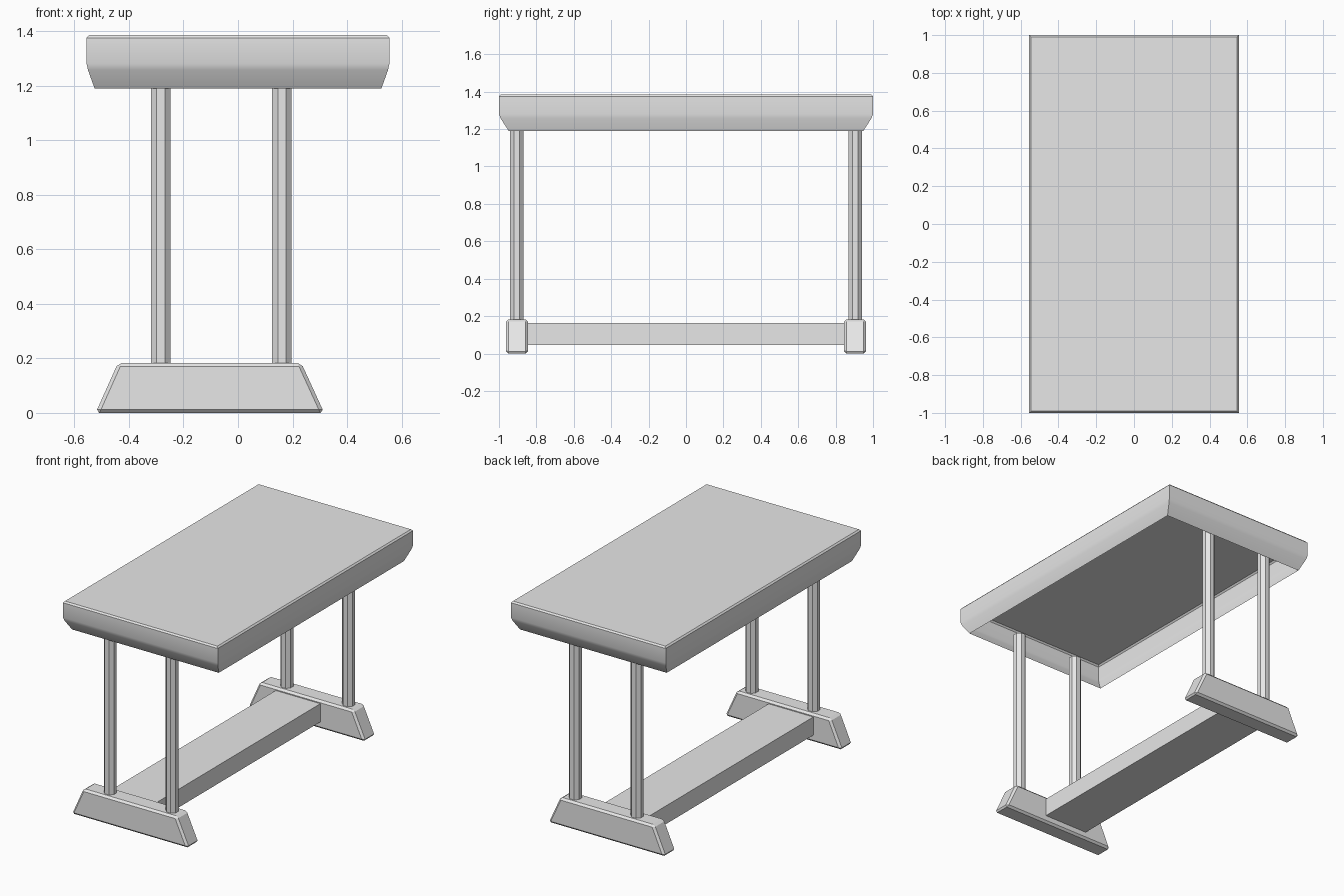
import bpy
import bmesh
import math
from mathutils import Matrix

cube = bpy.data.objects.get("Cube")
if cube:
    bpy.data.objects.remove(cube)

GREY = (0.8, 0.8, 0.8, 1.0)
mat = bpy.data.materials.new("light grey")
mat.use_nodes = True
mat.diffuse_color = GREY
mat.node_tree.nodes["Principled BSDF"].inputs["Base Color"].default_value = GREY


def finish(bm, name):
    bmesh.ops.recalc_face_normals(bm, faces=bm.faces)
    mesh = bpy.data.meshes.new(name)
    bm.to_mesh(mesh)
    bm.free()
    mesh.materials.append(mat)
    obj = bpy.data.objects.new(name, mesh)
    bpy.context.collection.objects.link(obj)
    return obj


def bridge(bm, a, b):
    for i in range(len(a)):
        j = (i + 1) % len(a)
        bm.faces.new((a[i], a[j], b[j], b[i]))


# Table top: hollow skirt, open below, built from stacked rectangular rings
HALF_X, HALF_Y = 0.555, 1.0
RINGS = [  # height, inset on x, inset on y
    (1.19, 0.029, 0.052),
    (1.257, 0.005, 0.009),
    (1.28, 0.0, 0.0),
    (1.375, 0.0, 0.0),
    (1.385, 0.009, 0.009),
]
bm = bmesh.new()
loops = []
for z, ix, iy in RINGS:
    x, y = HALF_X - ix, HALF_Y - iy
    loops.append([bm.verts.new((sx * x, sy * y, z))
                  for sx, sy in ((-1, -1), (1, -1), (1, 1), (-1, 1))])
for lower, upper in zip(loops, loops[1:]):
    bridge(bm, lower, upper)
bm.faces.new(loops[-1])
top = finish(bm, "table_top")
if top.data.polygons[-1].normal.z < 0:
    top.data.flip_normals()
bpy.ops.object.select_all(action="DESELECT")
top.select_set(True)
bpy.context.view_layer.objects.active = top
bpy.ops.object.shade_smooth_by_angle(angle=math.radians(30))

# Feet: bevelled trapezoid blocks across each end
FOOT_Y, FOOT_HALF = 0.904, 0.059
FOOT_PROFILE = [(-0.522, 0.0), (0.316, 0.0), (0.232, 0.183), (-0.44, 0.183)]


def make_foot(name, y):
    bm = bmesh.new()
    ends = [[bm.verts.new((x, y + s * FOOT_HALF, z)) for x, z in FOOT_PROFILE]
            for s in (-1, 1)]
    bridge(bm, *ends)
    for end in ends:
        bm.faces.new(end)
    bmesh.ops.recalc_face_normals(bm, faces=bm.faces)
    bmesh.ops.bevel(bm, geom=bm.edges[:], offset=0.013, segments=1,
                    affect="EDGES", profile=0.5)
    return finish(bm, name)


# Legs: slim octagonal posts with flats facing the axes
def make_leg(name, x, y):
    bottom, height = 0.17, 1.12
    bm = bmesh.new()
    place = (Matrix.Translation((x, y, bottom + height / 2))
             @ Matrix.Rotation(math.pi / 8, 4, "Z"))
    bmesh.ops.create_cone(bm, cap_ends=True, segments=8, radius1=0.039,
                          radius2=0.039, depth=height, matrix=place)
    return finish(bm, name)


for end, side in (("front", -1), ("back", 1)):
    make_foot(end + "_foot", side * FOOT_Y)
    for hand, x in (("right", -0.283), ("left", 0.161)):
        make_leg(f"{end}_{hand}_leg", x, side * FOOT_Y)

# Stretcher: flat beam joining the two feet
bm = bmesh.new()
bmesh.ops.create_cube(bm, size=1.0, matrix=Matrix.Translation((-0.161, 0, 0.105))
                      @ Matrix.Diagonal((0.32, 1.72, 0.118, 1.0)))
finish(bm, "stretcher")
